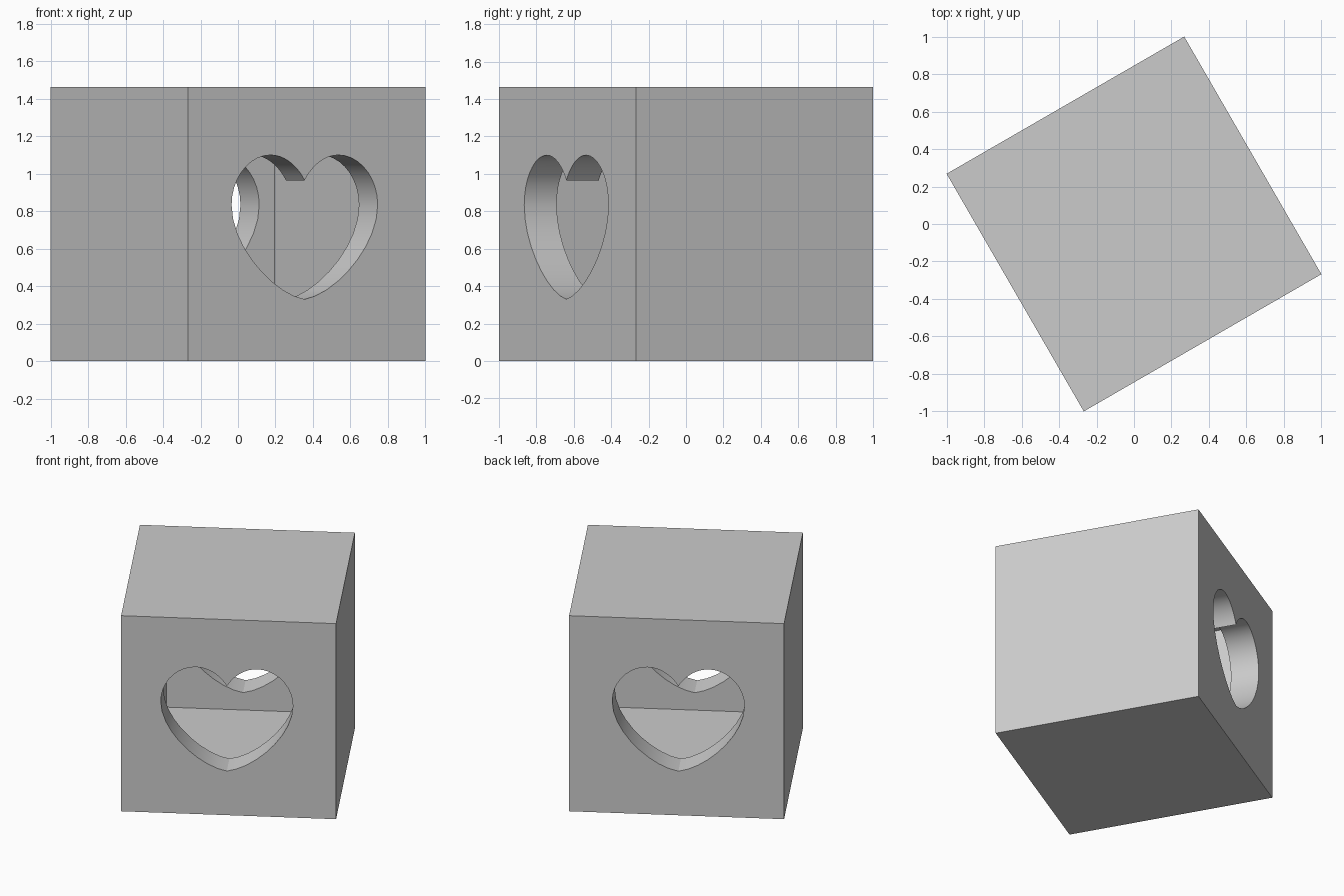
import bpy, bmesh, math
from mathutils import Vector, geometry

if "Cube" in bpy.data.objects:
    bpy.data.objects.remove(bpy.data.objects["Cube"])

SIDE, WALL, TURN = 1.464, 0.2, math.radians(30)


def make_object(name, bm):
    bmesh.ops.recalc_face_normals(bm, faces=bm.faces)
    mesh = bpy.data.meshes.new(name)
    bm.to_mesh(mesh)
    bm.free()
    obj = bpy.data.objects.new(name, mesh)
    bpy.context.collection.objects.link(obj)
    obj.rotation_euler.z = TURN
    return obj


def make_cube(name, size):
    bm = bmesh.new()
    bmesh.ops.create_cube(bm, size=size)
    bmesh.ops.translate(bm, verts=bm.verts, vec=(0, 0, SIDE / 2))
    return make_object(name, bm)


def heart_profile():
    # right half from notch to tip, as three Bezier arcs
    arcs = [((0, .965), (.04, 1.035), (.115, 1.10), (.21, 1.10)),
            ((.21, 1.10), (.335, 1.10), (.45, .985), (.45, .833)),
            ((.45, .833), (.45, .61), (.19, .36), (0, .33))]
    half = []
    for arc in arcs:
        pts = geometry.interpolate_bezier(*[Vector(p) for p in arc], 10)
        half += pts if not half else pts[1:]
    return half + [Vector((-p.x, p.y)) for p in reversed(half[1:-1])]


def make_heart(name):
    bm = bmesh.new()
    face = bm.faces.new([bm.verts.new((p.x - 0.012, -1, p.y)) for p in heart_profile()])
    ext = bmesh.ops.extrude_face_region(bm, geom=[face])
    moved = [v for v in ext["geom"] if isinstance(v, bmesh.types.BMVert)]
    bmesh.ops.translate(bm, verts=moved, vec=(0, 2, 0))
    return make_object(name, bm)


# hollow box with a heart opening running through front and back walls
box = make_cube("hollow_box", SIDE)
cutters = [make_cube("cavity_cutter", SIDE - 2 * WALL), make_heart("heart_cutter")]
bpy.context.view_layer.objects.active = box
box.select_set(True)
for cutter in cutters:
    cutter.hide_render = True
    mod = box.modifiers.new(cutter.name, 'BOOLEAN')
    mod.operation = 'DIFFERENCE'
    mod.solver = 'EXACT'
    mod.object = cutter
    bpy.ops.object.modifier_apply(modifier=mod.name)
for cutter in cutters:
    bpy.data.objects.remove(cutter)
bpy.ops.object.shade_smooth_by_angle(angle=math.radians(30))
